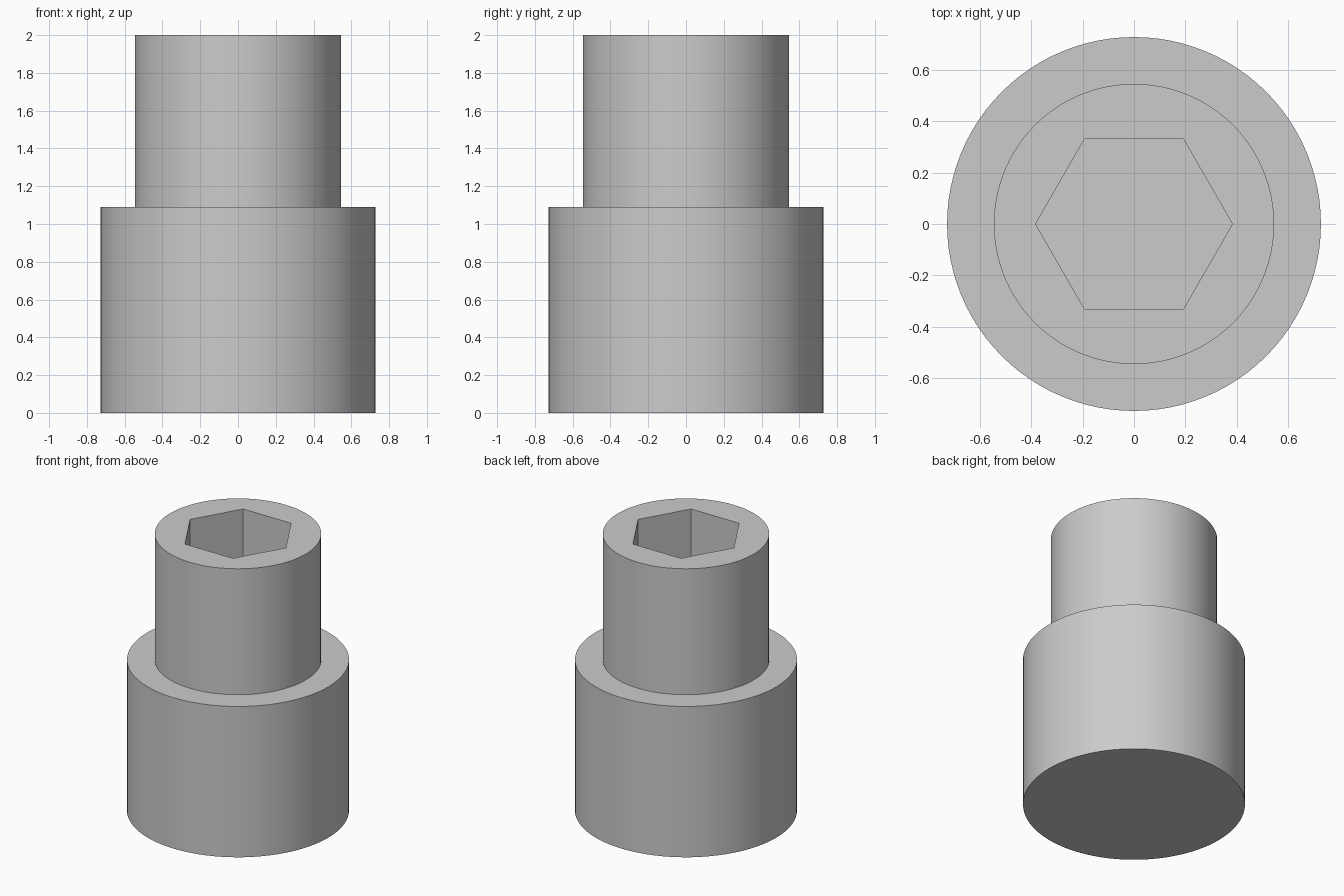
import bpy
import bmesh
from mathutils import Matrix, Vector

SEGMENTS = 96
BASE_RADIUS, NECK_RADIUS = 0.727, 0.545
SHOULDER_Z, TOP_Z = 1.09, 2.0
SOCKET_RADIUS, SOCKET_DEPTH = 0.383, 0.73

cube = bpy.data.objects.get("Cube")
if cube:
    bpy.data.objects.remove(cube, do_unlink=True)

grey = bpy.data.materials.new("plain_grey")
grey.use_nodes = True
grey.diffuse_color = (0.6, 0.6, 0.6, 1)
grey.node_tree.nodes["Principled BSDF"].inputs["Base Color"].default_value = grey.diffuse_color


def turned_solid(name, sides, profile):
    """Closed solid of stacked rings; profile lists (radius, z) from the bottom up."""
    bm = bmesh.new()
    rings = []
    for radius, z in profile:
        ring = bmesh.ops.create_circle(bm, segments=sides, radius=radius,
                                       matrix=Matrix.Translation((0, 0, z)))["verts"]
        rings.append(ring)
    for low, high in zip(rings, rings[1:]):
        for i in range(sides):
            j = (i + 1) % sides
            bm.faces.new((low[i], low[j], high[j], high[i]))
    bm.faces.new(rings[0])
    bm.faces.new(rings[-1])
    bmesh.ops.recalc_face_normals(bm, faces=bm.faces)
    mesh = bpy.data.meshes.new(name)
    bm.to_mesh(mesh)
    bm.free()
    mesh.materials.append(grey)
    obj = bpy.data.objects.new(name, mesh)
    bpy.context.collection.objects.link(obj)
    return obj


# Stepped round body
body = turned_solid("stepped_body", SEGMENTS, [
    (BASE_RADIUS, 0), (BASE_RADIUS, SHOULDER_Z),
    (NECK_RADIUS, SHOULDER_Z), (NECK_RADIUS, TOP_Z)])

# Hexagonal blind socket, with two corners on the x axis
cutter = turned_solid("socket_cutter", 6, [
    (SOCKET_RADIUS, TOP_Z - SOCKET_DEPTH), (SOCKET_RADIUS, TOP_Z + 0.2)])
corner = max(cutter.data.vertices, key=lambda v: abs(v.co.x)).co
if abs(corner.y) > 0.01:
    cutter.data.transform(Matrix.Rotation(Vector((1, 0)).angle_signed(corner.xy), 4, "Z"))
cutter.hide_render = True

cut = body.modifiers.new("hex_socket", "BOOLEAN")
cut.operation = "DIFFERENCE"
cut.solver = "EXACT"
cut.object = cutter

bpy.ops.object.select_all(action="DESELECT")
body.select_set(True)
bpy.context.view_layer.objects.active = body
bpy.ops.object.modifier_apply(modifier=cut.name)
bpy.data.objects.remove(cutter, do_unlink=True)
bpy.ops.object.shade_smooth_by_angle()
